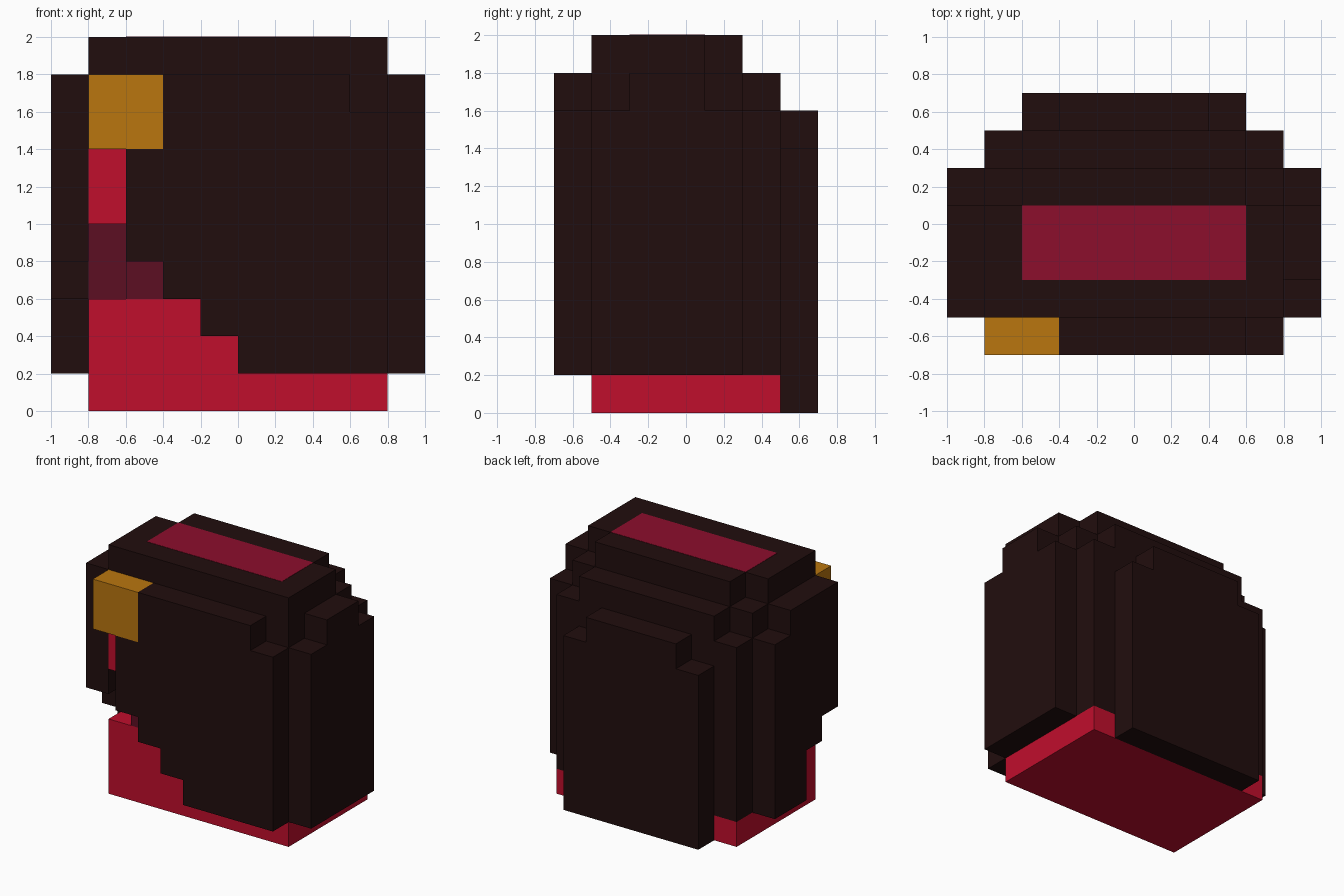
import bpy
import bmesh

cube = bpy.data.objects.get("Cube")
if cube:
    bpy.data.objects.remove(cube, do_unlink=True)


def srgb(*rgb):
    return tuple((c / 255 / 12.92) if c < 11 else ((c / 255 + 0.055) / 1.055) ** 2.4
                 for c in rgb) + (1.0,)


def material(name, *rgb):
    m = bpy.data.materials.new(name)
    m.use_nodes = True
    m.diffuse_color = srgb(*rgb)
    m.node_tree.nodes["Principled BSDF"].inputs["Base Color"].default_value = srgb(*rgb)
    return m


BROWN = material("dark_brown", 33, 13, 13)
RED = material("bright_red", 192, 14, 44)
MAROON = material("maroon", 92, 14, 34)
CRIMSON = material("crimson", 140, 14, 44)
GOLD = material("gold", 186, 118, 15)


def slab(name, outline, axis, start, end, mat):
    """Extrude a flat outline along an axis; the outline holds the other two coordinates in order."""
    def place(p, d):
        co = list(p)
        co.insert("xyz".index(axis), d)
        return co

    bm = bmesh.new()
    face = bm.faces.new([bm.verts.new(place(p, start)) for p in outline])
    grown = bmesh.ops.extrude_face_region(bm, geom=[face], use_keep_orig=True)
    for v in grown["geom"]:
        if isinstance(v, bmesh.types.BMVert):
            v.co["xyz".index(axis)] = end
    bmesh.ops.recalc_face_normals(bm, faces=bm.faces)
    mesh = bpy.data.meshes.new(name)
    bm.to_mesh(mesh)
    bm.free()
    mesh.materials.append(mat)
    obj = bpy.data.objects.new(name, mesh)
    bpy.context.collection.objects.link(obj)
    return obj


def rect(a0, a1, b0, b1):
    return [(a0, b0), (a1, b0), (a1, b1), (a0, b1)]


def mirrored(half):
    """Complete a right-hand half outline across the first coordinate."""
    return half + [(-a, b) for a, b in reversed(half)]


# Stepped opening edge shared by the body and the front panel
stairs = [(-.6, 1.4), (-.6, .8), (-.4, .8), (-.4, .6), (-.2, .6),
          (-.2, .4), (0, .4), (0, .2), (.8, .2)]

# Red lining: base, stepped lump and strip in the opening
slab("base", rect(-.8, .8, -.5, .5), "z", 0, .2, RED)
slab("inner_steps", [(-.8, .2), (0, .2), (0, .4), (-.2, .4), (-.2, .6), (-.8, .6)],
     "y", -.5, -.1, RED)
slab("inner_strip", rect(-.8, -.6, 1.0, 1.4), "y", -.5, -.1, RED)

# Dark red recess
slab("recess_back", rect(-.8, -.6, .6, 1.0), "y", -.3, -.1, MAROON)
slab("recess_side", rect(-.6, -.4, .6, .8), "y", -.5, -.1, MAROON)

# Body
slab("body_front", stairs + [(.8, 1.8), (-.8, 1.8), (-.8, 1.4)], "y", -.5, -.1, BROWN)
slab("body_middle", rect(-.8, .8, .2, 1.8), "y", -.1, .3, BROWN)
slab("body_rear", mirrored([(.8, .2), (.8, 1.6), (.6, 1.6), (.6, 1.8)]), "y", .3, .5, BROWN)
slab("top", mirrored([(.8, -.5), (.8, .1), (.6, .1), (.6, .3)]), "z", 1.8, 2, BROWN)
slab("top_patch", rect(-.6, .6, -.3, .1), "z", 1.998, 2.002, CRIMSON)

# Outer panels
slab("front_panel", stairs + [(.8, 1.6), (.6, 1.6), (.6, 1.8), (-.4, 1.8), (-.4, 1.4)],
     "y", -.7, -.5, BROWN)
slab("back_panel", mirrored([(.6, 0), (.6, 1.4), (.4, 1.4), (.4, 1.6)]), "y", .5, .7, BROWN)
rear_edge = [(.3, .2), (.3, 1.6), (.1, 1.6), (.1, 1.8)]
slab("left_panel", rear_edge + [(-.3, 1.8), (-.3, 1.6), (-.5, 1.6), (-.5, .2)],
     "x", .8, 1, BROWN)
slab("right_panel", rear_edge + [(-.5, 1.8), (-.5, .8), (-.3, .8), (-.3, .6), (-.1, .6), (-.1, .2)],
     "x", -1, -.8, BROWN)

# Gold clasp
slab("clasp", rect(-.8, -.4, 1.4, 1.8), "y", -.7, -.5, GOLD)
